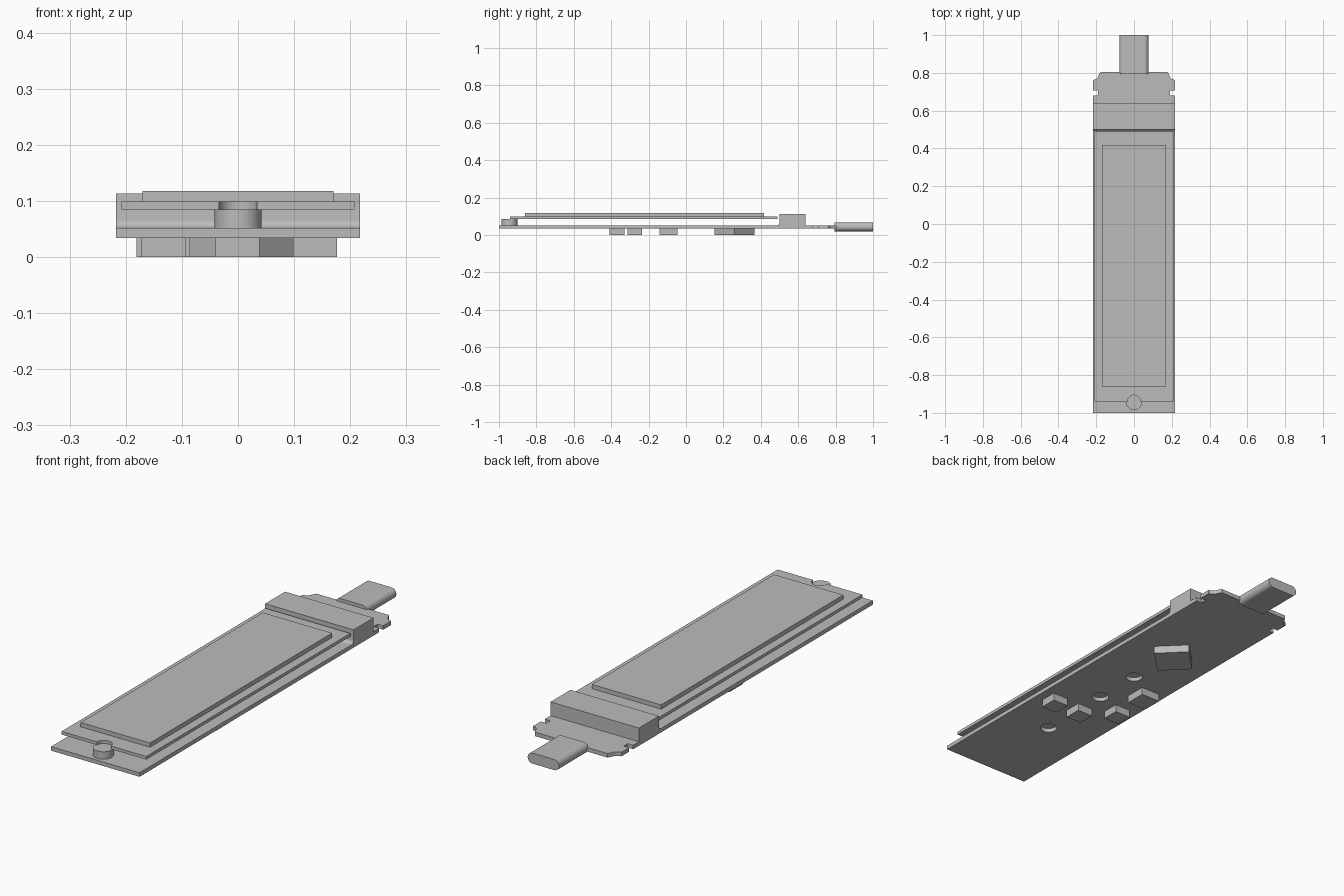
import bpy
import bmesh
from math import sin, cos, pi
from mathutils import Matrix, Euler

cube = bpy.data.objects.get("Cube")
if cube:
    bpy.data.objects.remove(cube, do_unlink=True)

GREY = (0.5, 0.5, 0.5)
grey = bpy.data.materials.new("plain_grey")
grey.use_nodes = True
grey.diffuse_color = (*GREY, 1)
grey.node_tree.nodes["Principled BSDF"].inputs["Base Color"].default_value = (*GREY, 1)

# Rotations that take a flat profile to the plane it is drawn in
PLANES = {"xy": Euler((0, 0, 0)), "xz": Euler((pi / 2, 0, 0)), "yz": Euler((pi / 2, 0, pi / 2))}


def arc(cx, cy, r, start, end, steps):
    return [(cx + r * cos(start + (end - start) * i / steps),
             cy + r * sin(start + (end - start) * i / steps)) for i in range(steps + 1)]


def circle(cx, cy, r, steps=32):
    return arc(cx, cy, r, 0, 2 * pi, steps)[:-1]


def rect(x0, x1, y0, y1):
    return [(x0, y0), (x1, y0), (x1, y1), (x0, y1)]


def mirrored(half):
    """Close a right-hand outline with its mirror image."""
    return half + [(-x, y) for x, y in reversed(half)]


def extrude(name, loops, low, high, plane="xy", smooth=False):
    """Fill an outline (later loops are holes) and extrude it along the plane's normal."""
    curve = bpy.data.curves.new(name + "_profile", "CURVE")
    curve.dimensions = "2D"
    curve.fill_mode = "BOTH"
    curve.extrude = (high - low) / 2
    for loop in loops:
        spline = curve.splines.new("POLY")
        spline.points.add(len(loop) - 1)
        for point, (x, y) in zip(spline.points, loop):
            point.co = (x, y, 0, 1)
        spline.use_cyclic_u = True
    helper = bpy.data.objects.new(name + "_profile", curve)
    bpy.context.collection.objects.link(helper)
    bpy.context.view_layer.update()
    mesh = bpy.data.meshes.new_from_object(
        helper.evaluated_get(bpy.context.evaluated_depsgraph_get()))
    bpy.data.objects.remove(helper, do_unlink=True)
    bpy.data.curves.remove(curve)

    mesh.name = name
    mesh.transform(PLANES[plane].to_matrix().to_4x4()
                   @ Matrix.Translation((0, 0, (low + high) / 2)))
    bm = bmesh.new()
    bm.from_mesh(mesh)
    bmesh.ops.remove_doubles(bm, verts=bm.verts, dist=0.0001)
    bmesh.ops.recalc_face_normals(bm, faces=bm.faces)
    for face in bm.faces:
        face.smooth = False
    bm.to_mesh(mesh)
    bm.free()
    mesh.materials.clear()
    mesh.materials.append(grey)
    obj = bpy.data.objects.new(name, mesh)
    bpy.context.collection.objects.link(obj)
    if smooth:
        bpy.ops.object.select_all(action="DESELECT")
        obj.select_set(True)
        bpy.context.view_layer.objects.active = obj
        bpy.ops.object.shade_smooth_by_angle(angle=pi / 6)
    return obj


W = 0.217                       # half width of the board
BOARD_LOW, BOARD_TOP = 0.034, 0.052
CARD_LOW, CARD_TOP = 0.085, 0.099

# Circuit board with side notches, scooped back corners and mounting holes
board_half = [(W, -1), (W, 0.68), (0.19, 0.68), (0.19, 0.708), (W, 0.708), (W, 0.762),
              (0.203, 0.766), (0.192, 0.775), (0.186, 0.79), (0.178, 0.804)]
holes = [circle(0, y, 0.036) for y in (0, -0.227, -0.575)]
extrude("circuit_board", [mirrored(board_half)] + holes, BOARD_LOW, BOARD_TOP, smooth=True)

# Socket bar with a rounded foot towards the card
foot = arc(0.485, 0.067, 0.015, 0, -pi / 2, 8)
socket = [(0.64, BOARD_TOP), (0.64, 0.113), (0.5, 0.113)] + foot
extrude("card_socket", [socket], -W, W, "yz", smooth=True)

# Plug with fully rounded sides
R = 0.0235
plug = arc(0.077 - R, 0.0435, R, -pi / 2, pi / 2, 16)
extrude("plug", [mirrored(plug)], -1.0, -0.795, "xz", smooth=True)

# Raised card with a half-round screw notch, and the slab on it
notch = arc(0, -0.94, 0.034, pi, 0, 20)
card = notch + [(0.208, -0.94), (0.208, 0.49), (-0.208, 0.49), (-0.208, -0.94)]
extrude("raised_card", [card], CARD_LOW, CARD_TOP, smooth=True)
extrude("card_slab", [rect(-0.17, 0.17, -0.86, 0.417)], CARD_TOP, 0.118)

# Standoff carrying the free end of the card
extrude("standoff", [circle(0, -0.944, 0.042)], BOARD_TOP, CARD_LOW, smooth=True)

# Chips below the board: centre and side length
for i, (x, y, size) in enumerate([(0.137, -0.369, 0.078), (-0.001, -0.369, 0.078),
                                  (-0.133, -0.273, 0.078), (-0.133, -0.094, 0.095)]):
    s = size / 2
    extrude(f"under_chip_{i + 1}", [rect(x - s, x + s, y - s, y + s)], 0, BOARD_LOW)

# Main chip, turned by an eighth
extrude("main_chip", [circle(-0.004, 0.259, 0.107, 4)], 0, BOARD_LOW)
